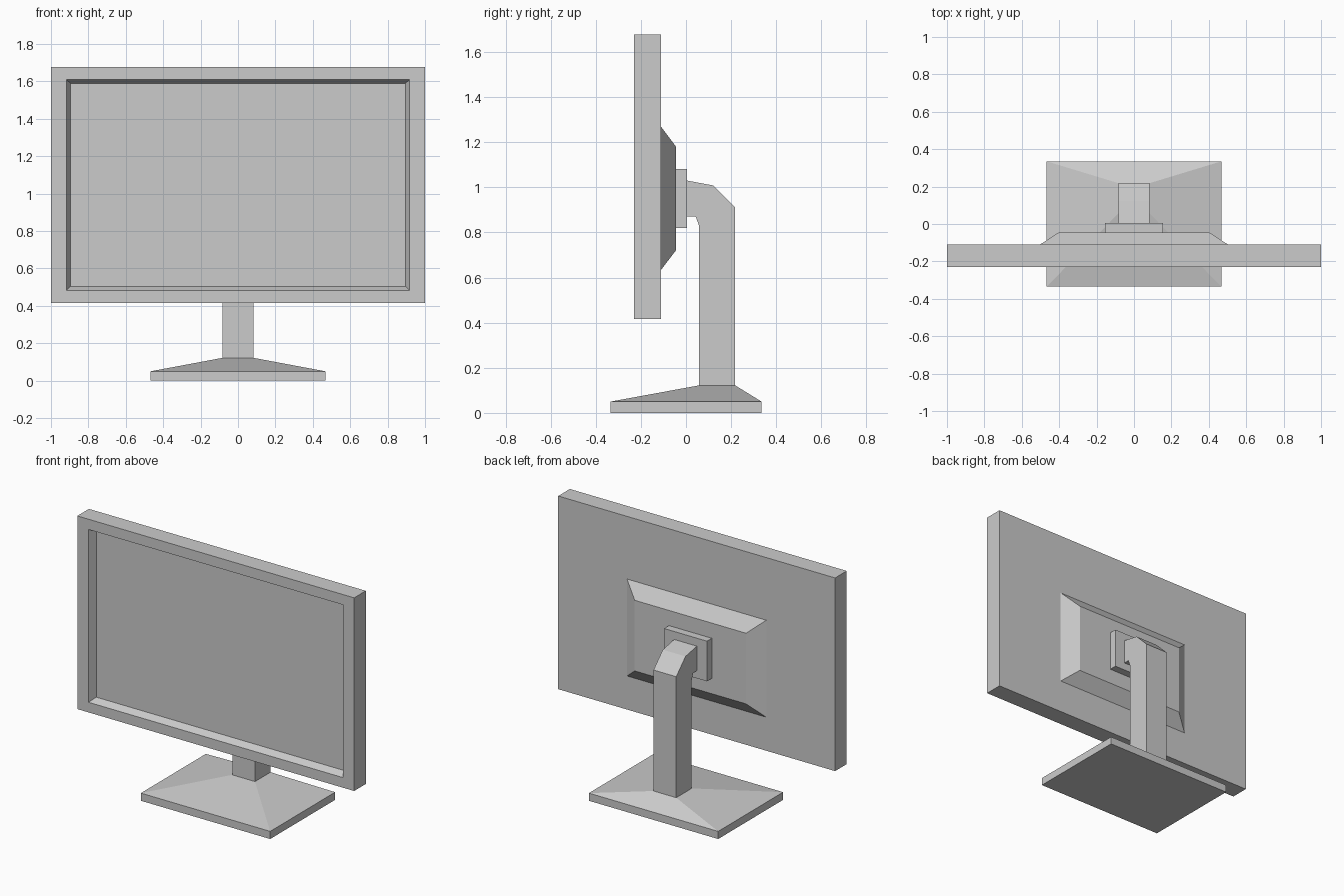
import bpy
import bmesh

if "Cube" in bpy.data.objects:
    bpy.data.objects.remove(bpy.data.objects["Cube"])


def finish(name, bm):
    bmesh.ops.recalc_face_normals(bm, faces=bm.faces[:])
    mesh = bpy.data.meshes.new(name)
    bm.to_mesh(mesh)
    bm.free()
    obj = bpy.data.objects.new(name, mesh)
    bpy.context.collection.objects.link(obj)
    return obj


def loft(name, sections, axis):
    """Skin rectangles (half_width_x, low, high, level) stacked along axis y or z."""
    bm = bmesh.new()
    rings = []
    for hw, lo, hi, level in sections:
        corners = [(-hw, lo), (hw, lo), (hw, hi), (-hw, hi)]
        rings.append([bm.verts.new((a, level, b) if axis == "y" else (a, b, level))
                      for a, b in corners])
    for r0, r1 in zip(rings, rings[1:]):
        for i in range(4):
            j = (i + 1) % 4
            bm.faces.new((r0[i], r0[j], r1[j], r1[i]))
    bm.faces.new(rings[0])
    bm.faces.new(rings[-1])
    return finish(name, bm)


def extrude_profile(name, profile, half_width):
    """Extrude a (y, z) outline symmetrically along x."""
    bm = bmesh.new()
    face = bm.faces.new([bm.verts.new((-half_width, y, z)) for y, z in profile])
    geom = bmesh.ops.extrude_face_region(bm, geom=[face], use_keep_orig=True)["geom"]
    verts = [g for g in geom if isinstance(g, bmesh.types.BMVert)]
    bmesh.ops.translate(bm, verts=verts, vec=(2 * half_width, 0, 0))
    return finish(name, bm)


# Base: flat slab rising to a pyramid that meets the column
loft("base", [(0.467, -0.335, 0.335, 0.0),
              (0.467, -0.335, 0.335, 0.05),
              (0.082, 0.058, 0.218, 0.122)], "z")

# Stand: column bending forward to the mount
extrude_profile("stand_arm", [(0.005, 1.03), (0.122, 1.008), (0.218, 0.912),
                              (0.218, 0.122), (0.058, 0.122), (0.058, 0.83),
                              (0.043, 0.87), (0.005, 0.87)], 0.082)

# Mounting plate between arm and rear housing
loft("mount_plate", [(0.155, 0.82, 1.082, -0.045),
                     (0.155, 0.82, 1.082, 0.005)], "y")

# Tapered housing on the back of the screen
loft("rear_housing", [(0.503, 0.635, 1.268, -0.11),
                      (0.402, 0.72, 1.181, -0.045)], "y")

# Screen: recessed display panel, sloped inner bezel, frame and back
loft("screen", [(0.896, 0.503, 1.59, -0.182),
                (0.918, 0.482, 1.61, -0.23),
                (1.0, 0.416, 1.677, -0.23),
                (1.0, 0.416, 1.677, -0.11)], "y")
